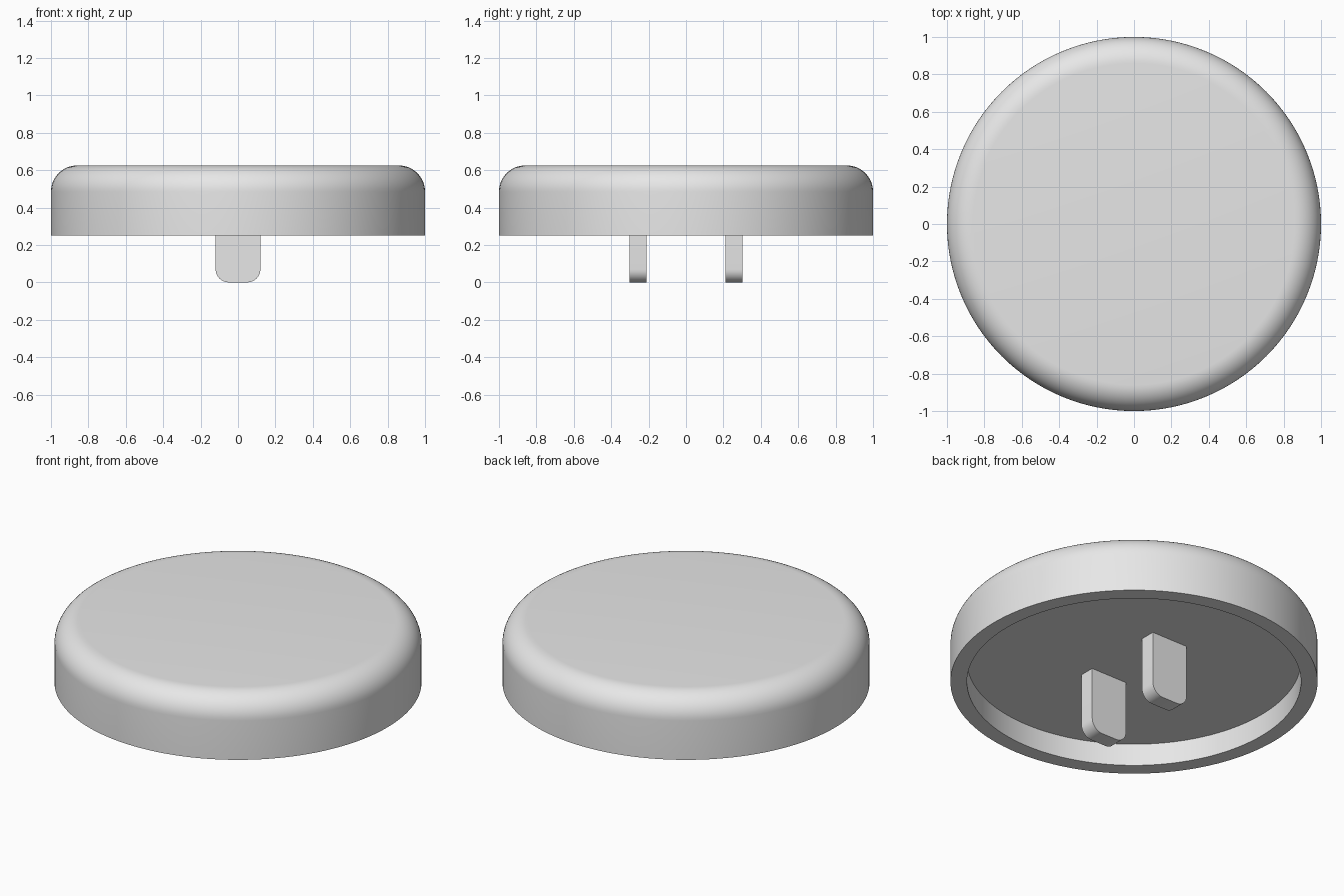
import bpy, bmesh
from math import sin, cos, pi, radians

cube = bpy.data.objects.get("Cube")
if cube:
    bpy.data.objects.remove(cube)

grey = bpy.data.materials.new("light_grey")
grey.use_nodes = True
colour = (0.8, 0.8, 0.8, 1)
grey.diffuse_color = colour
grey.node_tree.nodes["Principled BSDF"].inputs["Base Color"].default_value = colour

RADIUS, INNER = 1.0, 0.91
TOP, RIM, CEILING = 0.625, 0.25, 0.383
FILLET = 0.14


def finish(bm, name):
    bmesh.ops.remove_doubles(bm, verts=bm.verts, dist=1e-5)
    bmesh.ops.recalc_face_normals(bm, faces=bm.faces)
    mesh = bpy.data.meshes.new(name)
    bm.to_mesh(mesh)
    bm.free()
    mesh.materials.append(grey)
    obj = bpy.data.objects.new(name, mesh)
    bpy.context.collection.objects.link(obj)
    bpy.ops.object.select_all(action='DESELECT')
    obj.select_set(True)
    bpy.context.view_layer.objects.active = obj
    bpy.ops.object.shade_smooth_by_angle(angle=radians(30))
    return obj


def arc(cx, cz, r, start, end, steps):
    angles = [start + (end - start) * i / steps for i in range(steps + 1)]
    return [(cx + r * cos(a), cz + r * sin(a)) for a in angles]


# Round cap: revolved profile with a filleted top edge and hollow underside
profile = [(INNER, CEILING), (INNER, RIM), (RADIUS, RIM)]
profile += arc(RADIUS - FILLET, TOP - FILLET, FILLET, 0, pi / 2, 12)
bm = bmesh.new()
points = [bm.verts.new((r, 0, z)) for r, z in profile]
edges = [bm.edges.new(pair) for pair in zip(points, points[1:])]
bmesh.ops.spin(bm, geom=points + edges, cent=(0, 0, 0), axis=(0, 0, 1),
               angle=2 * pi, steps=128)
bmesh.ops.remove_doubles(bm, verts=bm.verts, dist=1e-5)
# Close the flat top and the recessed ceiling
bmesh.ops.holes_fill(bm, edges=[e for e in bm.edges if e.is_boundary], sides=0)
finish(bm, "cap")

# Two mounting tabs with rounded lower corners
HALF, CORNER, THICK = 0.12, 0.07, 0.092
outline = [(-HALF, CEILING)]
outline += arc(-HALF + CORNER, CORNER, CORNER, pi, 1.5 * pi, 8)
outline += arc(HALF - CORNER, CORNER, CORNER, 1.5 * pi, 2 * pi, 8)
outline += [(HALF, CEILING)]
for name, y in (("front_tab", -0.257), ("back_tab", 0.257)):
    bm = bmesh.new()
    face = bm.faces.new([bm.verts.new((x, y - THICK / 2, z)) for x, z in outline])
    side = bmesh.ops.extrude_face_region(bm, geom=[face], use_keep_orig=True)
    moved = [v for v in side["geom"] if isinstance(v, bmesh.types.BMVert)]
    bmesh.ops.translate(bm, verts=moved, vec=(0, THICK, 0))
    finish(bm, name)
